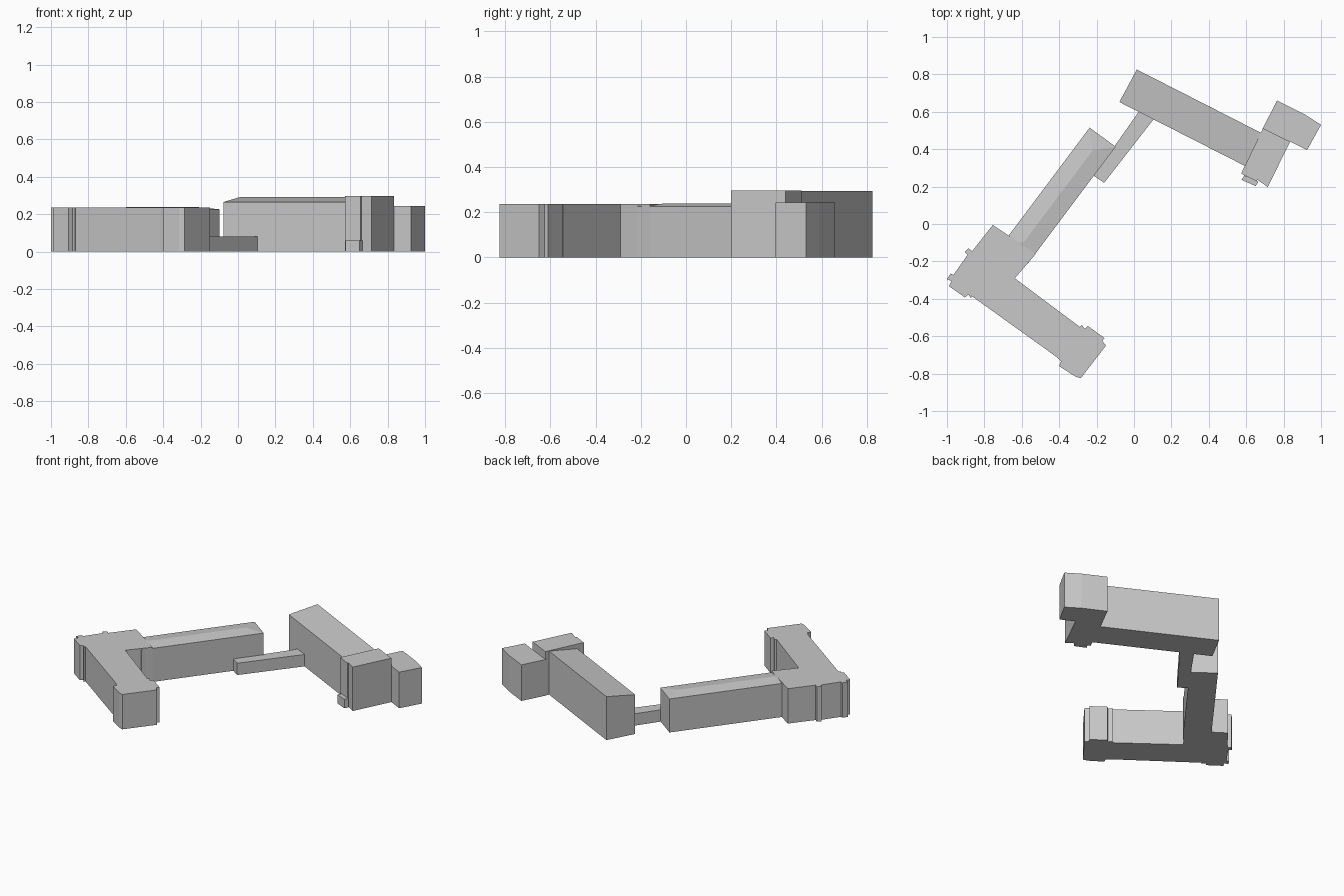
import bpy
import bmesh
from mathutils import Vector

cube = bpy.data.objects.get("Cube")
if cube:
    bpy.data.objects.remove(cube, do_unlink=True)

# One plain massing colour
grey = bpy.data.materials.new("plain_grey")
grey.use_nodes = True
colour = (0.58, 0.58, 0.58, 1)
grey.diffuse_color = colour
grey.node_tree.nodes["Principled BSDF"].inputs["Base Color"].default_value = colour


def finish(name, bm):
    """Turn a bmesh into a flat shaded object."""
    bmesh.ops.recalc_face_normals(bm, faces=bm.faces)
    mesh = bpy.data.meshes.new(name)
    bm.to_mesh(mesh)
    bm.free()
    mesh.materials.append(grey)
    obj = bpy.data.objects.new(name, mesh)
    bpy.context.collection.objects.link(obj)
    return obj


def walls(bm, outline, heights):
    """Floor and walls over an outline; returns the ring of top vertices."""
    low = [bm.verts.new((x, y, 0)) for x, y in outline]
    top = [bm.verts.new((x, y, h)) for (x, y), h in zip(outline, heights)]
    bm.faces.new(low)
    for i in range(len(low)):
        j = (i + 1) % len(low)
        bm.faces.new((low[i], low[j], top[j], top[i]))
    return top


def prism(name, outline, height):
    """Block with a flat roof, or a sloped one when heights are a list."""
    heights = height if isinstance(height, list) else [height] * len(outline)
    bm = bmesh.new()
    bm.faces.new(walls(bm, outline, heights))
    return finish(name, bm)


def hipped_block(name, outline, eave, ridge):
    """Four sided block with a low hipped roof; the ridge runs along its length."""
    bm = bmesh.new()
    a, b, c, d = walls(bm, outline, [eave] * 4)
    mid_start = (a.co + b.co) / 2
    mid_end = (c.co + d.co) / 2
    inset = (mid_end - mid_start).normalized() * (a.co - b.co).length / 2
    rise = Vector((0, 0, ridge - eave))
    r0 = bm.verts.new(mid_start + inset + rise)
    r1 = bm.verts.new(mid_end - inset + rise)
    for face in ((a, b, r0), (b, c, r1, r0), (c, d, r1), (d, a, r0, r1)):
        bm.faces.new(face)
    return finish(name, bm)


# L shaped wing with shallow bays at its two ends
prism("corner_wing", [
    (-.755, -.005), (-.525, -.16), (-.637, -.29),
    (-.29, -.55), (-.28, -.54), (-.262, -.56), (-.247, -.545),
    (-.157, -.61), (-.17, -.625), (-.15, -.65),
    (-.285, -.825), (-.315, -.815), (-.4, -.76), (-.39, -.735), (-.415, -.71),
    (-.868, -.385), (-.872, -.398), (-.885, -.378), (-.905, -.392),
    (-.99, -.332), (-.975, -.305), (-1, -.295), (-.98, -.265), (-.965, -.272),
    (-.89, -.165), (-.905, -.15), (-.885, -.13), (-.865, -.145),
], .235)

# Long wing under a low hipped roof
hipped_block("long_wing", [
    (-.237, .515), (-.098, .413), (-.57, -.215), (-.71, -.115)], .226, .238)

# Low link between the two halves
prism("low_link", [
    (.03, .607), (.105, .56), (-.16, .22), (-.215, .258)], .08)

# Hall with a single pitch roof, high at the back
prism("hall", [
    (.015, .826), (-.078, .652), (.6, .307), (.69, .482)],
    [.293, .265, .265, .293])

# Tall cross block, end block and porch
prism("cross_block", [
    (.573, .27), (.655, .228), (.66, .236), (.715, .198),
    (.835, .44), (.69, .512)], .296)
prism("end_block", [
    (.685, .505), (.765, .66), (.91, .588), (1, .53),
    (.925, .395), (.835, .44)], .243)
prism("porch", [
    (.59, .26), (.575, .236), (.65, .203), (.665, .225)], .06)
